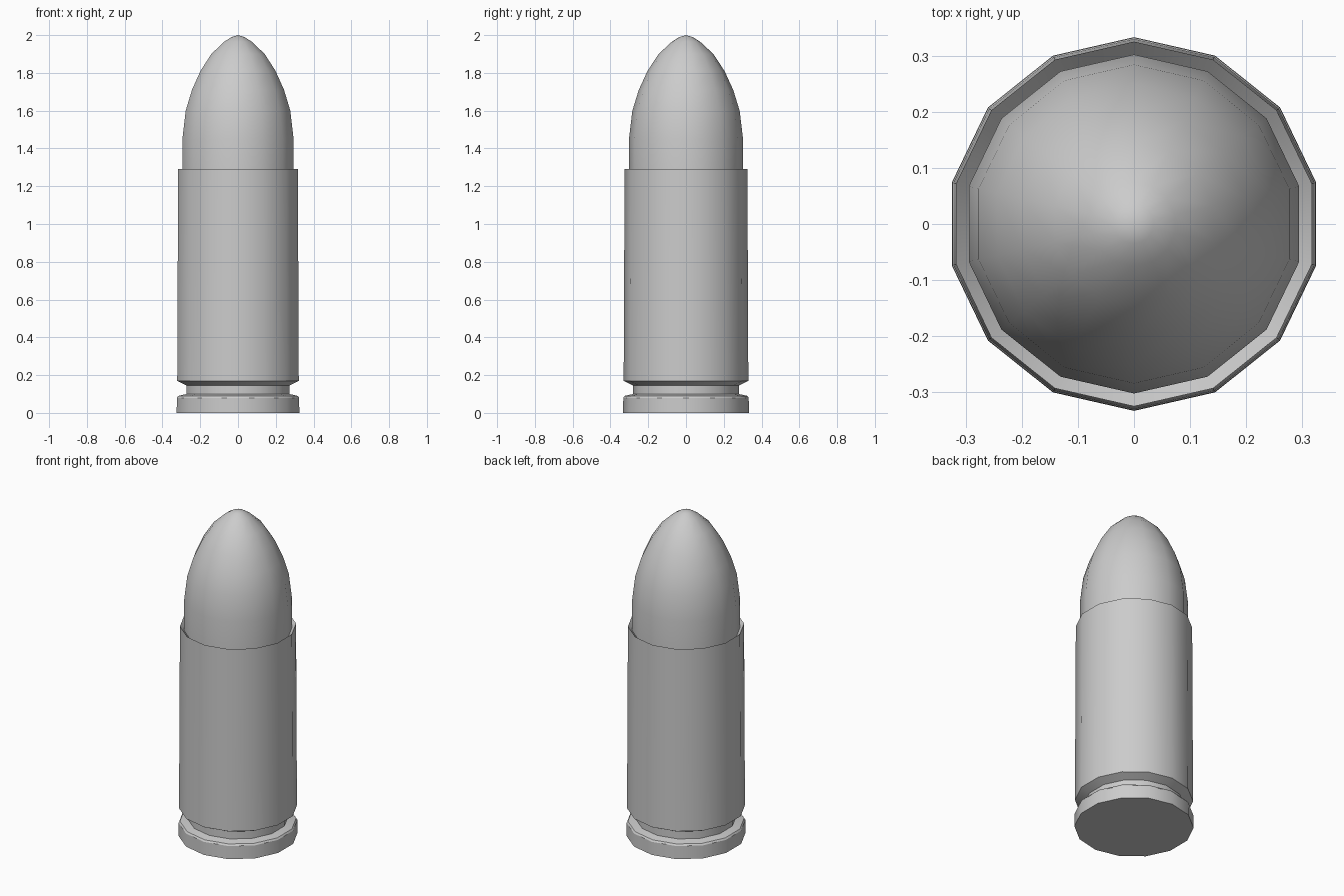
import bpy
import bmesh
import math

cube = bpy.data.objects.get("Cube")
if cube:
    bpy.data.objects.remove(cube, do_unlink=True)

SIDES = 14

grey = bpy.data.materials.new("plain_grey")
grey.use_nodes = True
grey.diffuse_color = (0.6, 0.6, 0.6, 1)
grey.node_tree.nodes["Principled BSDF"].inputs["Base Color"].default_value = (0.6, 0.6, 0.6, 1)


def lathe(name, profile):
    """Spin a (radius, height) profile around z, with a corner on the y axis."""
    bm = bmesh.new()
    verts = [bm.verts.new((0, r, z)) for r, z in profile]
    edges = [bm.edges.new(pair) for pair in zip(verts, verts[1:])]
    bmesh.ops.spin(bm, geom=verts + edges, cent=(0, 0, 0), axis=(0, 0, 1),
                   angle=math.tau, steps=SIDES, use_duplicate=False)
    bmesh.ops.remove_doubles(bm, verts=bm.verts, dist=0.0005)
    bmesh.ops.recalc_face_normals(bm, faces=bm.faces)
    mesh = bpy.data.meshes.new(name)
    bm.to_mesh(mesh)
    bm.free()
    mesh.materials.append(grey)
    obj = bpy.data.objects.new(name, mesh)
    bpy.context.collection.objects.link(obj)
    bpy.ops.object.select_all(action="DESELECT")
    obj.select_set(True)
    bpy.context.view_layer.objects.active = obj
    bpy.ops.object.shade_smooth_by_angle(angle=math.radians(30))
    return obj


# Casing: rim, extraction groove, flared shoulder, tapered wall, inner lip
lathe("casing", [
    (0, 0), (0.333, 0), (0.332, 0.08), (0.325, 0.09), (0.28, 0.1),
    (0.28, 0.145), (0.33, 0.17), (0.325, 1.29), (0.302, 1.265), (0, 1.265),
])

# Rounded tip seated in the casing mouth
lathe("tip", [
    (0.302, 1.25), (0.302, 1.45), (0.284, 1.6), (0.25, 1.71), (0.204, 1.81),
    (0.145, 1.9), (0.075, 1.965), (0.035, 1.99), (0, 2.0),
])
